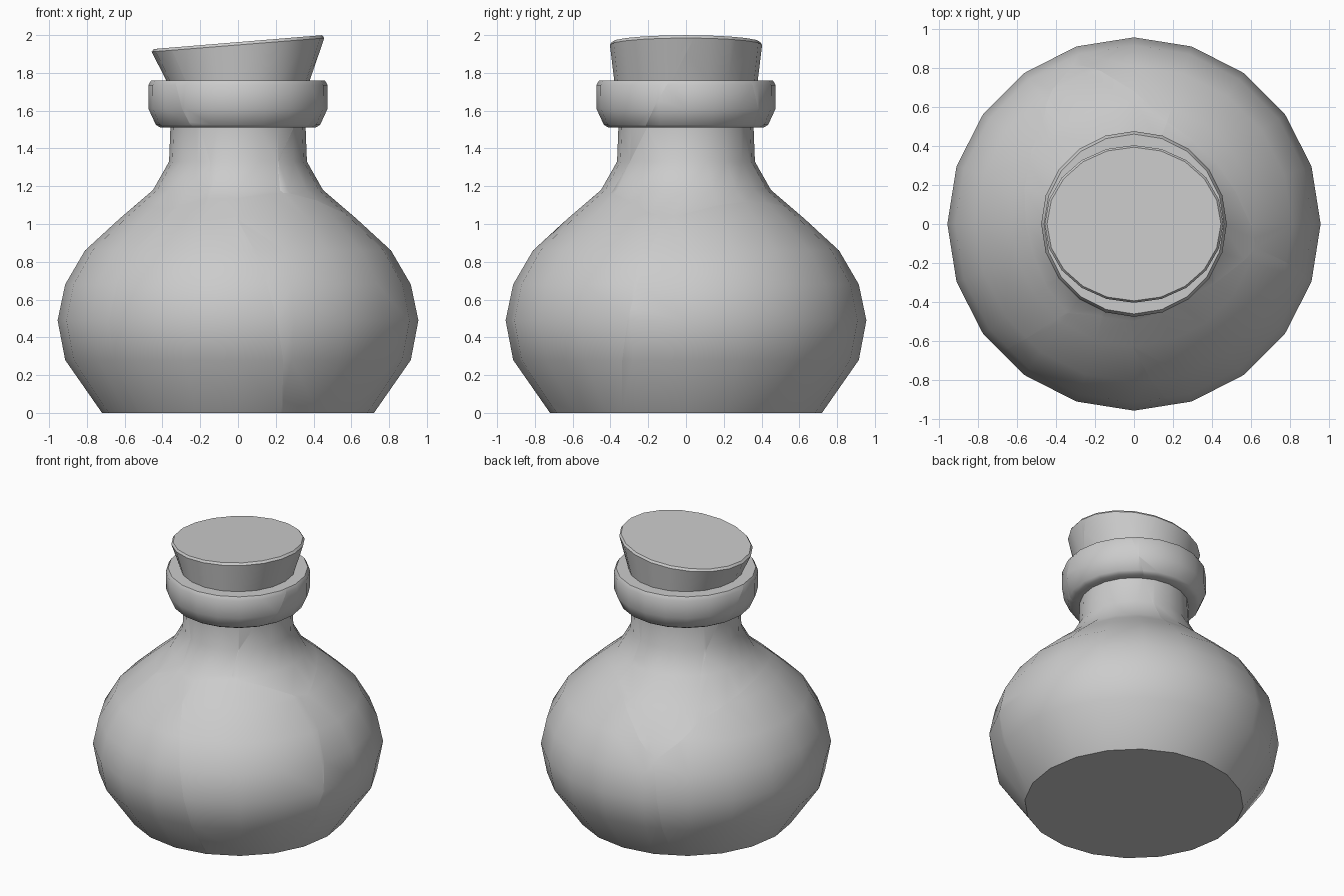
import bpy, bmesh
from math import cos, sin, pi, radians
from mathutils import Vector

if "Cube" in bpy.data.objects:
    bpy.data.objects.remove(bpy.data.objects["Cube"])

SIDES = 20

# Lathe profile of bottle and rim: (radius, height)
BOTTLE = [(0.72, 0), (0.915, 0.28), (0.955, 0.49), (0.915, 0.68), (0.81, 0.86),
          (0.625, 1.03), (0.45, 1.18), (0.365, 1.33), (0.358, 1.51), (0.41, 1.51),
          (0.435, 1.525), (0.474, 1.61), (0.475, 1.735), (0.46, 1.76), (0.38, 1.76)]

# Cork rings: (x radius, y radius, height, slope along x)
CORK = [(0.457, 0.403, 1.948, 0.08), (0.445, 0.393, 1.963, 0.082)]

# Centres of the broken pieces
SHARDS = {
    "body_front_right": (0.30, -0.60, 0.80),
    "body_front_left": (-0.16, -0.75, 0.70),
    "body_back_right": (0.55, 0.33, 0.60),
    "body_left": (-0.60, -0.15, 0.75),
    "neck_back": (-0.19, 0.21, 1.54),
    "neck_right": (0.146, -0.055, 1.395),
    "neck_front": (0.10, -0.34, 1.56),
    "neck_left": (-0.32, -0.04, 1.38),
}


def whole_flask():
    """Closed flask with its slanted cork, before breaking."""
    bm = bmesh.new()
    rings = []
    for rx, ry, z, slope in [(r, r, z, 0) for r, z in BOTTLE] + CORK:
        ring = []
        for i in range(SIDES):
            a = 2 * pi * i / SIDES
            x = rx * cos(a)
            ring.append(bm.verts.new((x, ry * sin(a), z + slope * x)))
        rings.append(ring)
    for low, high in zip(rings, rings[1:]):
        for i in range(SIDES):
            j = (i + 1) % SIDES
            bm.faces.new((low[i], low[j], high[j], high[i]))
    bm.faces.new(rings[0][::-1])
    bm.faces.new(rings[-1])
    return bm


def cut_shard(source, name, centre, others):
    """Keep the part of the flask nearest to this centre and cap the breaks."""
    bm = source.copy()
    for other in others:
        bmesh.ops.bisect_plane(
            bm, geom=bm.verts[:] + bm.edges[:] + bm.faces[:], dist=1e-5,
            plane_co=(centre + other) / 2, plane_no=other - centre, clear_outer=True)
        rim = [e for e in bm.edges if e.is_boundary]
        if rim:
            caps = bmesh.ops.holes_fill(bm, edges=rim, sides=0)["faces"]
            bmesh.ops.triangulate(bm, faces=caps)
    bmesh.ops.recalc_face_normals(bm, faces=bm.faces[:])
    for f in bm.faces:
        f.smooth = True
    mesh = bpy.data.meshes.new(name)
    bm.to_mesh(mesh)
    bm.free()
    mesh.set_sharp_from_angle(angle=radians(35))
    bpy.context.collection.objects.link(bpy.data.objects.new(name, mesh))


# Broken flask pieces
flask = whole_flask()
centres = {n: Vector(c) for n, c in SHARDS.items()}
for name, c in centres.items():
    cut_shard(flask, name + "_shard", c, [o for n, o in centres.items() if n != name])
flask.free()
